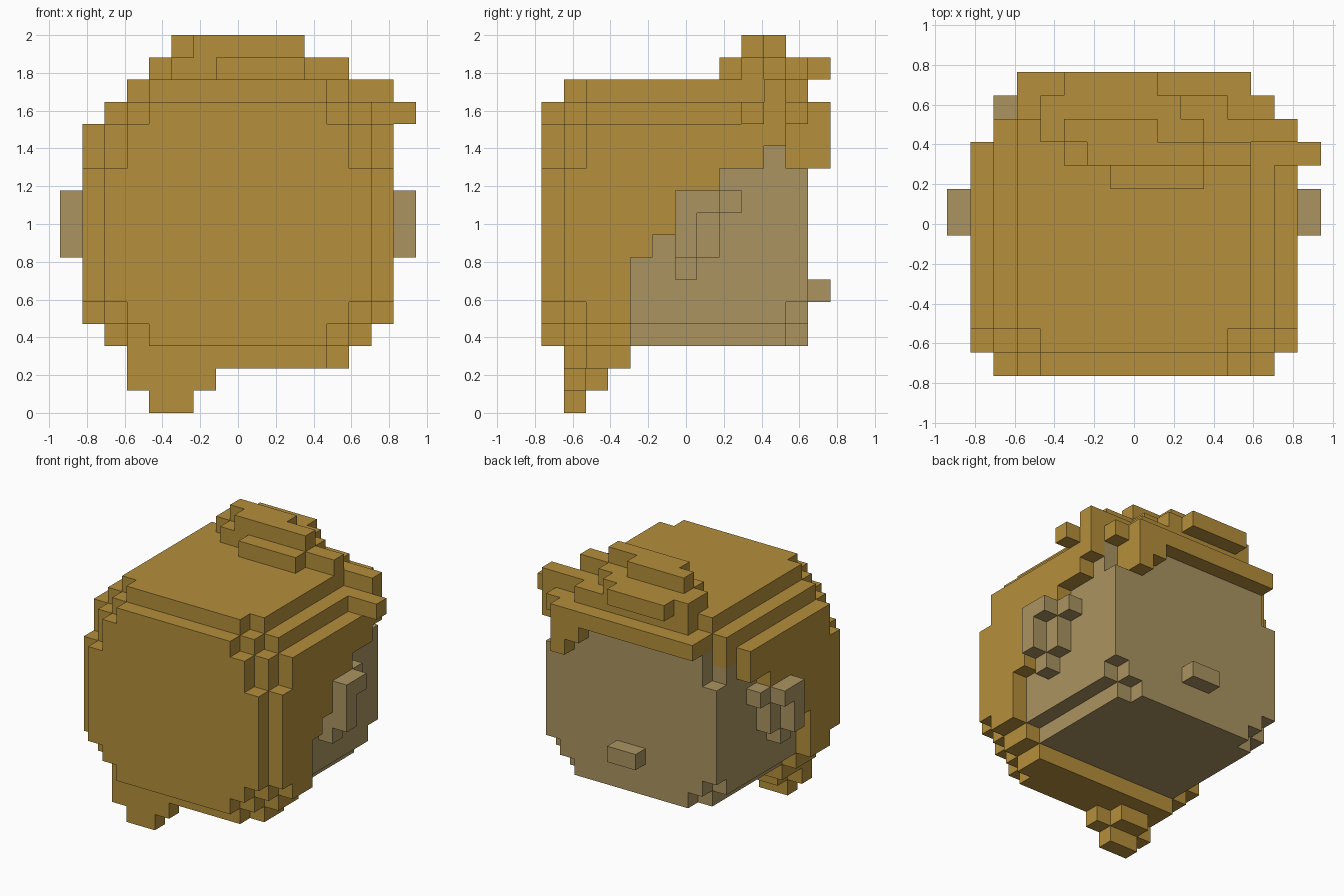
import bpy
import bmesh
from mathutils import Vector

cube = bpy.data.objects.get("Cube")
if cube:
    bpy.data.objects.remove(cube, do_unlink=True)

U = 2 / 17                      # size of one block
ORIGIN = Vector((8, 6.5, 0))    # block coordinates of the model's centre on the ground


def material(name, rgb):
    m = bpy.data.materials.new(name)
    m.diffuse_color = (*rgb, 1)
    m.use_nodes = True
    bsdf = m.node_tree.nodes["Principled BSDF"]
    bsdf.inputs["Base Color"].default_value = (*rgb, 1)
    bsdf.inputs["Roughness"].default_value = 0.9
    return m


HAIR = material("golden hair", (0.462, 0.275, 0.043))
SKIN = material("tan skin", (0.407, 0.296, 0.120))


def box(x0, x1, y0, y1, z0, z1):
    """Set of unit blocks filling a range."""
    return {(x, y, z) for x in range(x0, x1) for y in range(y0, y1) for z in range(z0, z1)}


def boxes(*ranges):
    return set().union(*(box(*r) for r in ranges))


def mirrored(blocks):
    return {(15 - x, y, z) for x, y, z in blocks}


# Head, with stepped corners at the back
head = boxes((3, 13, 2, 11, 3, 4), (2, 14, 2, 11, 4, 13),
             (4, 12, 11, 12, 3, 4), (3, 13, 11, 12, 4, 13), (2, 14, 11, 12, 5, 11))
nose = box(7, 9, 12, 13, 5, 6)

# Ear on the +x side: inner pad and hooked outer rim
left_ear = boxes((14, 15, 6, 8, 7, 10), (14, 15, 8, 9, 9, 10), (14, 15, 6, 7, 6, 7),
                 (15, 16, 6, 7, 7, 10), (15, 16, 7, 8, 9, 10))
right_ear = mirrored(left_ear)

# Hair sheet over the front, rounded corners
hair_front = boxes((4, 12, 0, 1, 3, 14), (3, 13, 0, 1, 4, 13), (2, 14, 0, 1, 5, 11),
                   (3, 13, 1, 2, 3, 14), (2, 14, 1, 2, 4, 13))

# Hair on the side, its rear edge stepping back towards the top
left_side = boxes((14, 15, 2, 4, 4, 5), (14, 15, 1, 4, 5, 7), (14, 15, 1, 5, 7, 8),
                  (14, 15, 1, 6, 8, 10), (14, 15, 1, 8, 10, 11), (14, 15, 2, 10, 11, 13))
right_side = mirrored(left_side)
left_side |= box(14, 15, 10, 11, 12, 13)

# Hair on the crown
hair_top = boxes((2, 14, 2, 11, 13, 14), (4, 12, 1, 2, 14, 15), (3, 13, 2, 11, 14, 15),
                 (13, 16, 9, 10, 13, 14), (13, 15, 10, 11, 13, 15),
                 (3, 14, 11, 12, 13, 14), (4, 12, 11, 12, 14, 15))

# Fringe over the forehead at +y, with a lock hanging at one end
fringe = boxes((3, 13, 12, 13, 13, 14), (11, 13, 12, 13, 12, 13), (12, 13, 12, 13, 11, 12),
               (12, 13, 11, 12, 11, 13), (2, 3, 10, 11, 12, 13))

# Swept tuft on top
tuft = boxes((7, 11, 8, 9, 15, 16), (5, 13, 9, 10, 15, 16), (4, 11, 10, 11, 15, 16),
             (4, 10, 11, 12, 15, 16), (5, 9, 12, 13, 15, 16),
             (6, 11, 9, 10, 16, 17), (5, 9, 10, 11, 16, 17))

# Hair below the nape and the hanging tail
nape = boxes((2, 14, 2, 4, 3, 4), (3, 12, 1, 2, 2, 3), (3, 13, 2, 4, 2, 3))
tail = boxes((3, 7, 1, 2, 1, 2), (4, 6, 2, 3, 1, 2), (4, 6, 1, 2, 0, 1))

# Hair comes first so that it takes over shared blocks
parts = [("hair_front", hair_front, HAIR), ("hair_left_side", left_side, HAIR),
         ("hair_right_side", right_side, HAIR), ("hair_top", hair_top, HAIR),
         ("hair_fringe", fringe, HAIR), ("hair_tuft", tuft, HAIR),
         ("hair_nape", nape, HAIR), ("hair_tail", tail, HAIR),
         ("head", head, SKIN), ("nose", nose, SKIN),
         ("left_ear", left_ear, SKIN), ("right_ear", right_ear, SKIN)]

occupied = set().union(*(blocks for _, blocks, _ in parts))
DIRECTIONS = [(a, s) for a in range(3) for s in (-1, 1)]


def build(name, blocks, mat):
    """Mesh the exposed sides of the blocks and merge flat areas."""
    bm = bmesh.new()
    verts = {}

    def vert(p):
        if p not in verts:
            verts[p] = bm.verts.new((Vector(p) - ORIGIN) * U)
        return verts[p]

    for block in sorted(blocks):
        for axis, sign in DIRECTIONS:
            near = list(block)
            near[axis] += sign
            if tuple(near) in occupied:
                continue
            b, c = (axis + 1) % 3, (axis + 2) % 3
            ring = []
            for db, dc in ((0, 0), (1, 0), (1, 1), (0, 1)):
                p = list(block)
                p[axis] += sign > 0
                p[b] += db
                p[c] += dc
                ring.append(vert(tuple(p)))
            bm.faces.new(ring if sign > 0 else ring[::-1])
    bmesh.ops.dissolve_limit(bm, angle_limit=0.01, verts=bm.verts[:], edges=bm.edges[:])
    mesh = bpy.data.meshes.new(name)
    bm.to_mesh(mesh)
    bm.free()
    mesh.materials.append(mat)
    bpy.context.collection.objects.link(bpy.data.objects.new(name, mesh))


used = set()
for name, blocks, mat in parts:
    build(name, blocks - used, mat)
    used |= blocks
